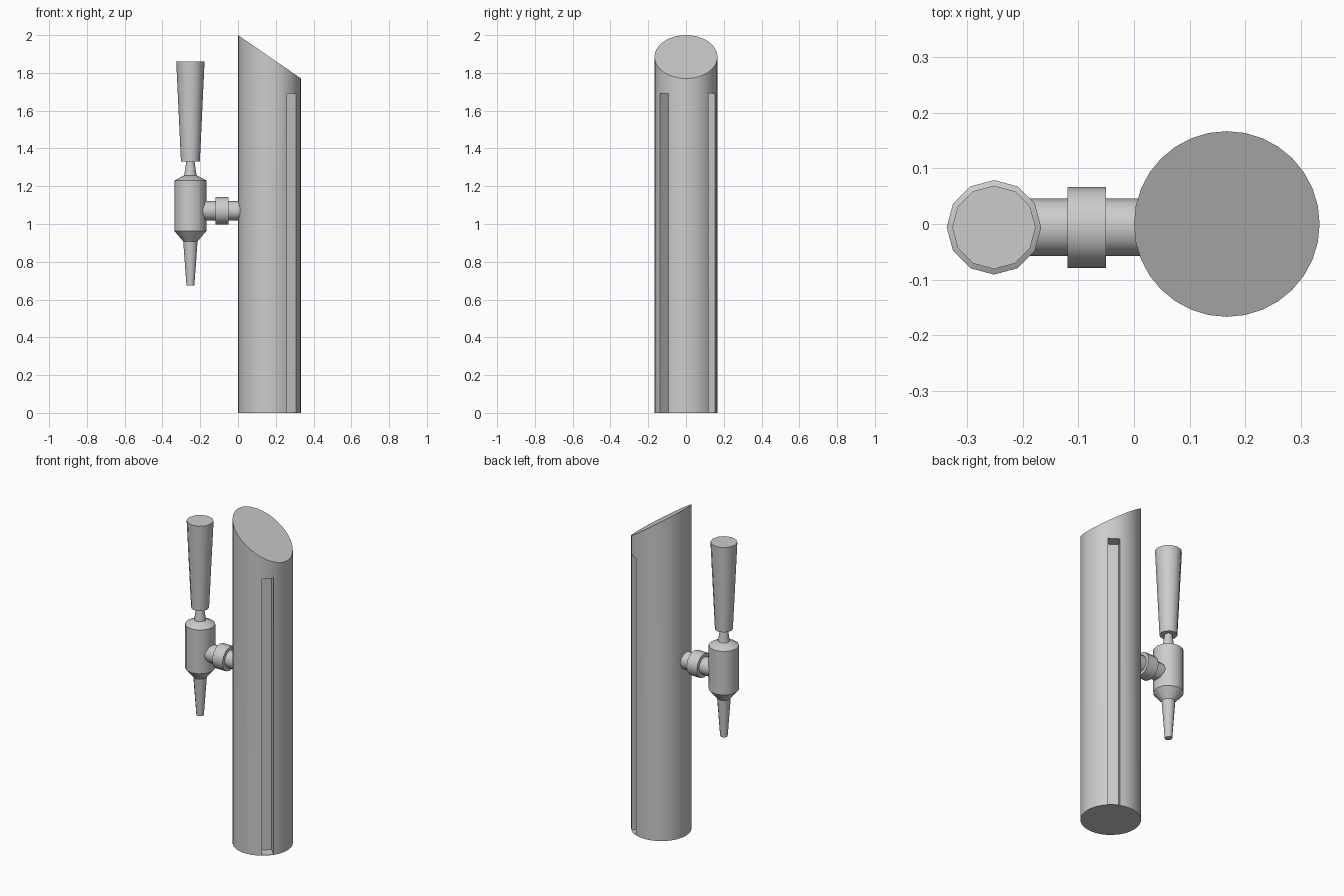
import bpy, bmesh, math
from mathutils import Vector, Matrix

cube = bpy.data.objects.get("Cube")
if cube:
    bpy.data.objects.remove(cube, do_unlink=True)

metal = bpy.data.materials.new("brushed_grey")
metal.use_nodes = True
GREY = (0.6, 0.6, 0.6, 1)
metal.diffuse_color = GREY
metal.node_tree.nodes["Principled BSDF"].inputs["Base Color"].default_value = GREY

COLUMN_X, COLUMN_R = 0.167, 0.167
TAP_X, TAP_Y = -0.252, -0.006


def finish(name, bm):
    bmesh.ops.recalc_face_normals(bm, faces=bm.faces)
    mesh = bpy.data.meshes.new(name)
    bm.to_mesh(mesh)
    bm.free()
    mesh.materials.append(metal)
    obj = bpy.data.objects.new(name, mesh)
    bpy.context.collection.objects.link(obj)
    return obj


def select_only(obj):
    bpy.ops.object.select_all(action='DESELECT')
    obj.select_set(True)
    bpy.context.view_layer.objects.active = obj


def smooth(obj):
    select_only(obj)
    bpy.ops.object.shade_smooth_by_angle(angle=math.radians(35))


def lathe(name, profile, origin, horizontal=False, sides=12):
    """Closed turned part from (radius, distance along axis) pairs."""
    bm = bmesh.new()
    rings = []
    for r, d in profile:
        ring = []
        for i in range(sides):
            a = math.tau * i / sides
            p = Vector((r * math.cos(a), r * math.sin(a), d))
            if horizontal:
                p = Vector((p.z, p.x, p.y))
            ring.append(bm.verts.new(p + Vector(origin)))
        rings.append(ring)
    for low, high in zip(rings, rings[1:]):
        for i in range(sides):
            j = (i + 1) % sides
            bm.faces.new((low[i], low[j], high[j], high[i]))
    bm.faces.new(rings[0])
    bm.faces.new(rings[-1])
    obj = finish(name, bm)
    smooth(obj)
    return obj


# Column with slanted top
bm = bmesh.new()
bmesh.ops.create_cone(bm, cap_ends=True, segments=32, radius1=COLUMN_R, radius2=COLUMN_R,
                      depth=2.2, matrix=Matrix.Translation((COLUMN_X, 0, 1.1)))
cut = bmesh.ops.bisect_plane(bm, geom=bm.verts[:] + bm.edges[:] + bm.faces[:],
                             plane_co=(0, 0, 2), plane_no=(0.23, 0, 0.334), clear_outer=True)
rim = [e for e in cut["geom_cut"] if isinstance(e, bmesh.types.BMEdge)]
bmesh.ops.contextual_create(bm, geom=rim)
column = finish("column", bm)

# Two long square grooves, closed at the bottom by a thin base
GROOVE = 2 * COLUMN_R * math.sin(math.radians(11.25))
CHORD = COLUMN_R * math.cos(math.radians(11.25))
for azimuth in (-45, 56.25):
    bm = bmesh.new()
    bmesh.ops.create_cube(bm, size=1)
    bmesh.ops.scale(bm, vec=(0.2, GROOVE, 1.688), verts=bm.verts)
    bmesh.ops.translate(bm, vec=(CHORD - GROOVE + 0.1, 0, 0.847), verts=bm.verts)
    bmesh.ops.rotate(bm, matrix=Matrix.Rotation(math.radians(azimuth), 3, 'Z'), verts=bm.verts)
    bmesh.ops.translate(bm, vec=(COLUMN_X, 0, 0), verts=bm.verts)
    cutter = finish("groove_cutter", bm)
    cutter.hide_render = True
    select_only(column)
    mod = column.modifiers.new("groove", 'BOOLEAN')
    mod.operation = 'DIFFERENCE'
    mod.solver = 'EXACT'
    mod.object = cutter
    bpy.ops.object.modifier_apply(modifier=mod.name)
    bpy.data.objects.remove(cutter, do_unlink=True)
smooth(column)

# Upright tap
tap = (TAP_X, TAP_Y, 0)
lathe("tap_handle", [(0.05, 1.33), (0.075, 1.86)], tap)
lathe("tap_neck", [(0.034, 1.25), (0.021, 1.335)], tap)
lathe("tap_body", [(0.038, 0.908), (0.085, 0.963), (0.085, 1.23), (0.034, 1.257)], tap)
lathe("tap_spout", [(0.021, 0.675), (0.038, 0.91)], tap)

# Horizontal pipe and its collar
pipe = (0, TAP_Y, 1.07)
lathe("connecting_pipe", [(0.052, TAP_X), (0.052, 0.05)], pipe, horizontal=True)
lathe("pipe_collar", [(0.073, -0.12), (0.073, -0.05)], pipe, horizontal=True)
